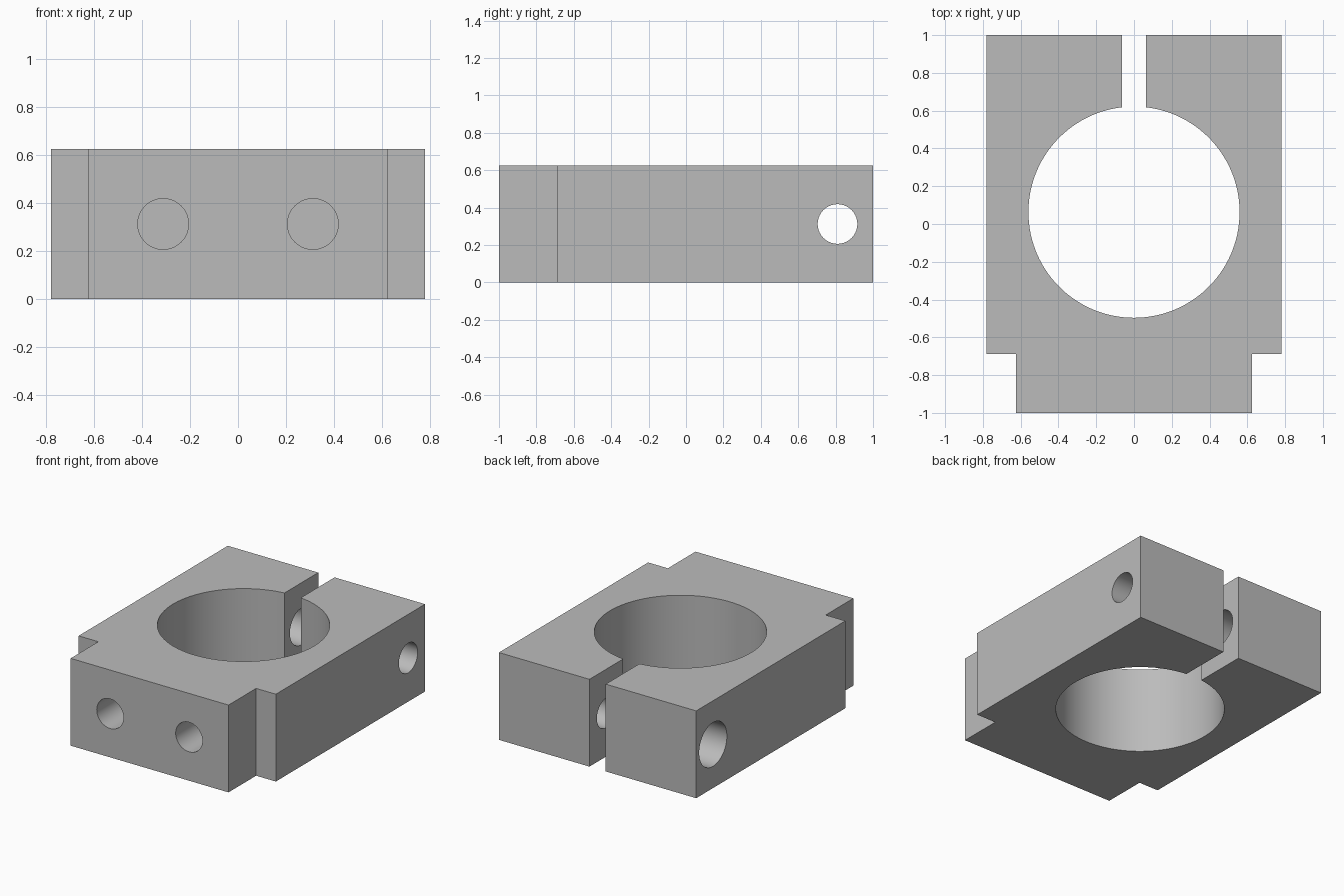
import bpy
import bmesh
from math import asin, cos, pi, sin, radians
from mathutils import Matrix, Vector

cube = bpy.data.objects.get("Cube")
if cube:
    bpy.data.objects.remove(cube, do_unlink=True)

HEIGHT = 0.625
MID = HEIGHT / 2
HALF_WIDTH, HALF_TONGUE, HALF_SLOT = 0.781, 0.625, 0.0645
SHOULDER_Y = -0.6875
BORE_Y, BORE_R = 0.0625, 0.559

grey = bpy.data.materials.new("plain grey")
grey.use_nodes = True
grey.diffuse_color = (0.5, 0.5, 0.5, 1)
grey.node_tree.nodes["Principled BSDF"].inputs["Base Color"].default_value = grey.diffuse_color


def make_object(name, bm):
    bmesh.ops.recalc_face_normals(bm, faces=bm.faces)
    mesh = bpy.data.meshes.new(name)
    bm.to_mesh(mesh)
    bm.free()
    mesh.materials.append(grey)
    obj = bpy.data.objects.new(name, mesh)
    bpy.context.collection.objects.link(obj)
    return obj


def drill(target, start, end, radius):
    """Cut a round flat-ended hole from start to end."""
    start, end = Vector(start), Vector(end)
    axis = end - start
    turn = axis.to_track_quat("Z", "Y").to_matrix().to_4x4()
    bm = bmesh.new()
    bmesh.ops.create_cone(bm, cap_ends=True, segments=64, radius1=radius, radius2=radius,
                          depth=axis.length,
                          matrix=Matrix.Translation((start + end) / 2) @ turn)
    cutter = make_object("hole_cutter", bm)
    cutter.hide_render = True
    mod = target.modifiers.new("hole", "BOOLEAN")
    mod.operation = "DIFFERENCE"
    mod.solver = "EXACT"
    mod.object = cutter
    bpy.ops.object.modifier_apply(modifier=mod.name)
    bpy.data.objects.remove(cutter, do_unlink=True)


# Clamp outline: stepped block with a bore that opens through the back slot
right_half = [(HALF_TONGUE, -1), (HALF_TONGUE, SHOULDER_Y), (HALF_WIDTH, SHOULDER_Y),
              (HALF_WIDTH, 1), (HALF_SLOT, 1)]
gap = asin(HALF_SLOT / BORE_R)
steps = 120
bore = []
for i in range(steps + 1):
    a = gap + (2 * pi - 2 * gap) * i / steps
    bore.append((BORE_R * sin(a), BORE_Y + BORE_R * cos(a)))
outline = right_half + bore + [(-x, y) for x, y in reversed(right_half)]

bm = bmesh.new()
base = bm.faces.new([bm.verts.new((x, y, 0)) for x, y in outline])
top = bmesh.ops.extrude_face_region(bm, geom=[base])
bmesh.ops.translate(bm, vec=(0, 0, HEIGHT),
                    verts=[v for v in top["geom"] if isinstance(v, bmesh.types.BMVert)])
clamp = make_object("split_clamp_block", bm)
bpy.context.view_layer.objects.active = clamp
clamp.select_set(True)

# Clamping screw: threaded side, clearance side, head recess
SCREW_Y = 0.81
drill(clamp, (0, SCREW_Y, MID), (1, SCREW_Y, MID), 0.106)
drill(clamp, (-1, SCREW_Y, MID), (0, SCREW_Y, MID), 0.131)
drill(clamp, (-1, SCREW_Y, MID), (-0.47, SCREW_Y, MID), 0.157)

# Blind mounting holes in the front
for side in (-1, 1):
    drill(clamp, (side * 0.3125, -1.2, MID), (side * 0.3125, -0.53, MID), 0.106)

bpy.ops.object.shade_smooth_by_angle(angle=radians(30))
